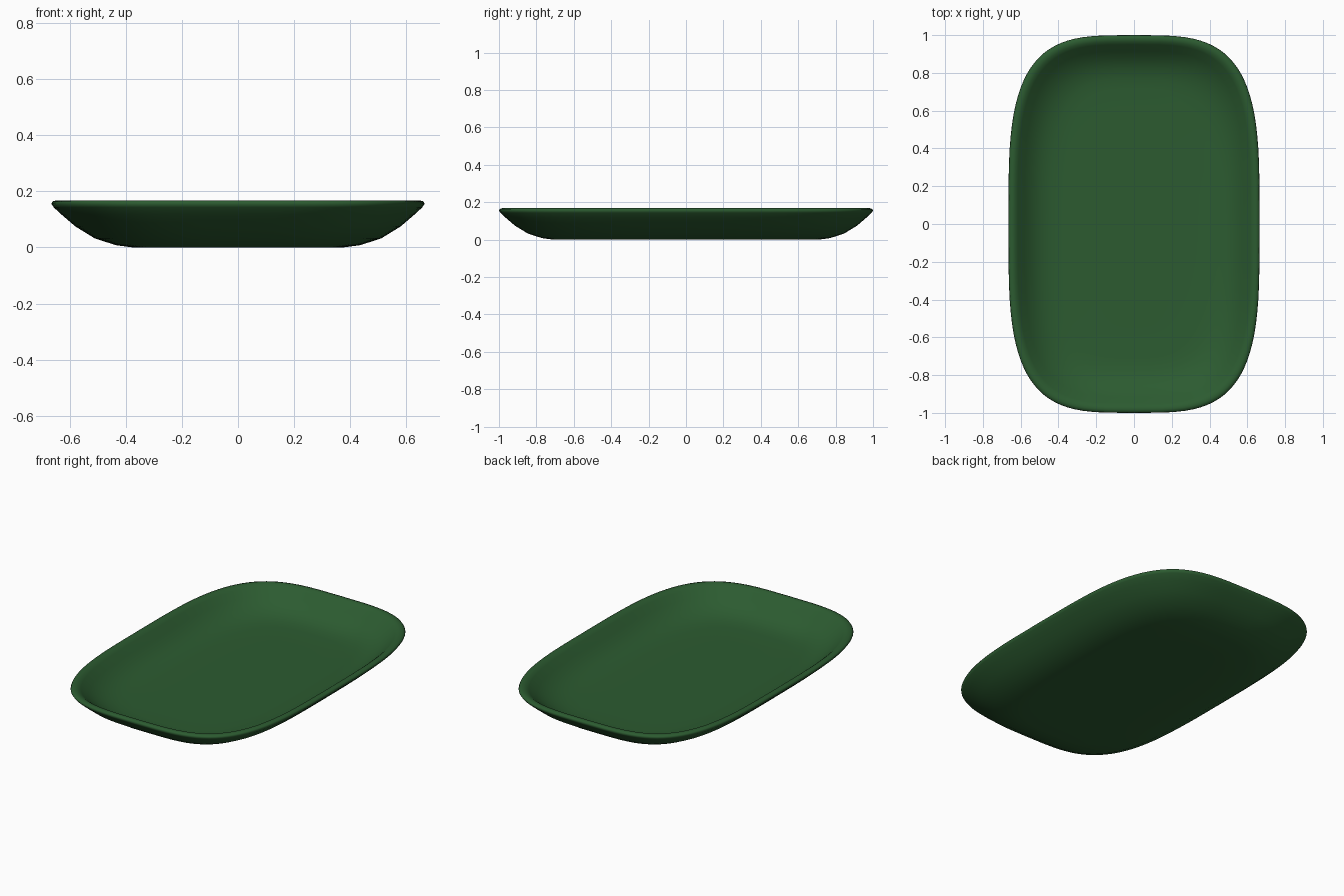
import bpy, bmesh, math

if "Cube" in bpy.data.objects:
    bpy.data.objects.remove(bpy.data.objects["Cube"])

HALF_X, HALF_Y, SIDES = 0.665, 1.0, 96

# cross-section from underside centre, round the lip, to the inner floor:
# (inset from outer edge, height, corner squareness)
PROFILE = [
    (0.45, 0.0, 3.3), (0.29, 0.0, 3.3), (0.23, 0.008, 3.4), (0.155, 0.032, 3.5),
    (0.085, 0.075, 3.6), (0.035, 0.118, 3.6), (0.008, 0.143, 3.6),
    (0.0, 0.155, 3.6), (0.004, 0.164, 3.6), (0.018, 0.168, 3.6),
    (0.034, 0.165, 3.6), (0.05, 0.152, 3.6), (0.085, 0.117, 3.6),
    (0.125, 0.083, 3.5), (0.175, 0.057, 3.4), (0.23, 0.044, 3.4),
    (0.29, 0.04, 3.3), (0.45, 0.04, 3.3),
]


def ring(bm, inset, z, n):
    verts = []
    for i in range(SIDES):
        a = 2 * math.pi * i / SIDES
        c, s = math.cos(a), math.sin(a)
        x = math.copysign(abs(c) ** (2 / n), c) * (HALF_X - inset)
        y = math.copysign(abs(s) ** (2 / n), s) * (HALF_Y - inset)
        verts.append(bm.verts.new((x, y, z)))
    return verts


# tray shell: loft of rounded-rectangle rings
bm = bmesh.new()
rings = [ring(bm, *p) for p in PROFILE]
for lower, upper in zip(rings, rings[1:]):
    for i in range(SIDES):
        j = (i + 1) % SIDES
        bm.faces.new((lower[i], lower[j], upper[j], upper[i]))
bm.faces.new(list(reversed(rings[0])))
bm.faces.new(rings[-1])
bmesh.ops.recalc_face_normals(bm, faces=bm.faces)
for f in bm.faces:
    f.smooth = True

mesh = bpy.data.meshes.new("tray")
bm.to_mesh(mesh)
bm.free()
tray = bpy.data.objects.new("tray", mesh)
bpy.context.collection.objects.link(tray)

# dark green glaze
green = bpy.data.materials.new("dark_green")
green.diffuse_color = (0.025, 0.105, 0.03, 1)
green.use_nodes = True
green.node_tree.nodes["Principled BSDF"].inputs["Base Color"].default_value = green.diffuse_color
mesh.materials.append(green)
